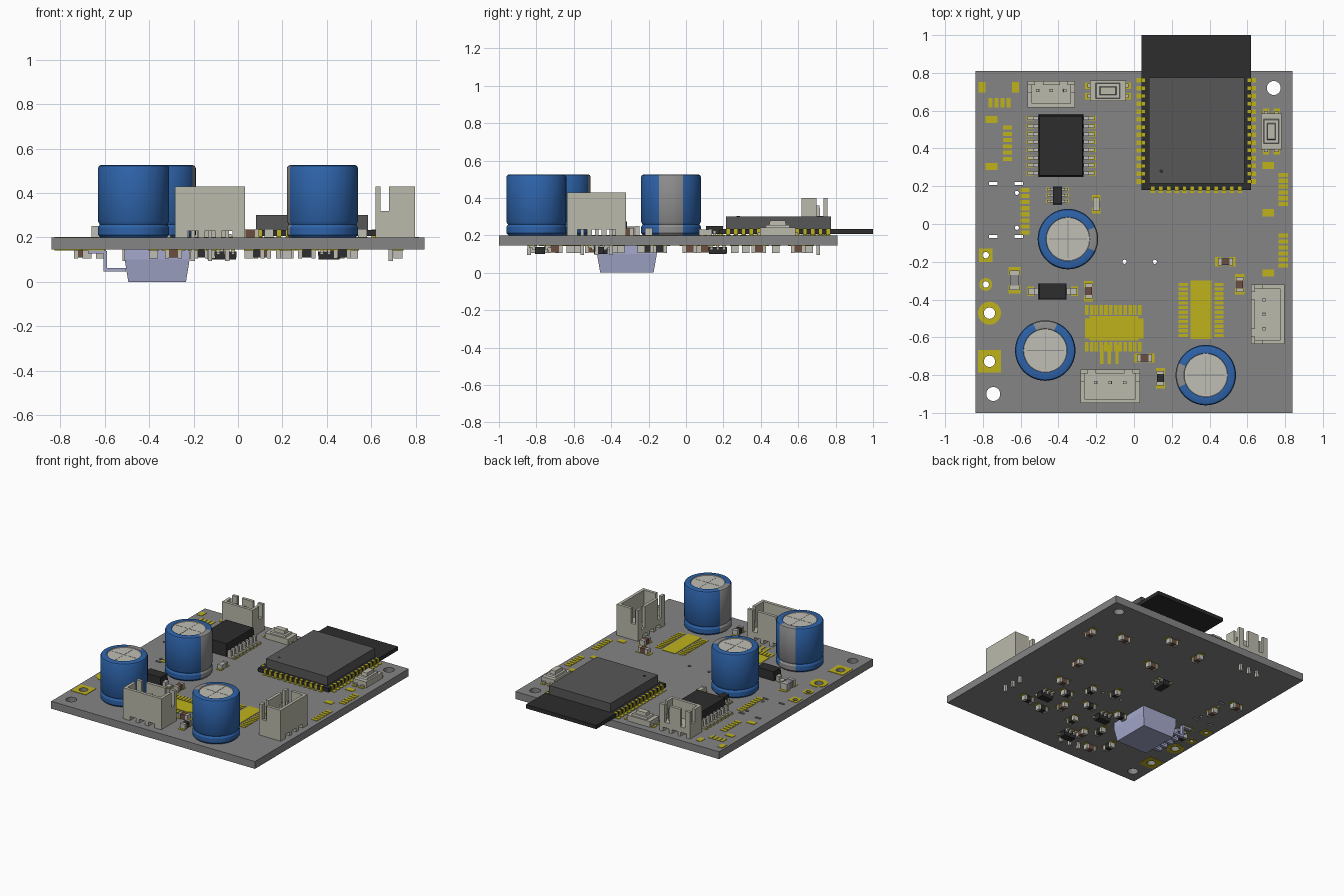
import bpy, bmesh, math
from mathutils import Matrix

if "Cube" in bpy.data.objects:
    bpy.data.objects.remove(bpy.data.objects["Cube"], do_unlink=True)

PALETTE = {
    "board_grey": (0.235, 0.235, 0.235),
    "pad_gold": (0.52, 0.45, 0.012),
    "sleeve_blue": (0.027, 0.125, 0.40),
    "ivory_plastic": (0.50, 0.49, 0.41),
    "black_plastic": (0.026, 0.026, 0.026),
    "shield_grey": (0.095, 0.095, 0.095),
    "lavender": (0.38, 0.40, 0.61),
    "ceramic_brown": (0.15, 0.075, 0.05),
    "stripe_grey": (0.27, 0.27, 0.27),
    "lead_silver": (0.52, 0.51, 0.46),
}
NAMES = list(PALETTE)
GREY, GOLD, BLUE, IVORY, BLACK, SHIELD, LAV, BROWN, STRIPE, SILVER = range(10)
MATS = []
for key, rgb in PALETTE.items():
    mat = bpy.data.materials.new(key)
    mat.use_nodes = True
    mat.diffuse_color = (*rgb, 1)
    node = next(n for n in mat.node_tree.nodes if n.type == "BSDF_PRINCIPLED")
    node.inputs["Base Color"].default_value = (*rgb, 1)
    MATS.append(mat)

TOP, BOTTOM = 0.2, 0.145


def paint(verts, colour):
    for f in {f for v in verts for f in v.link_faces}:
        f.material_index = colour


def box(bm, x, y, z0, z1, sx, sy, colour, taper=1.0):
    """Box centred on x, y; the z1 end is scaled by taper."""
    verts = bmesh.ops.create_cube(bm, size=1)["verts"]
    for v in verts:
        k = taper if v.co.z > 0 else 1
        v.co = (x + v.co.x * sx * k, y + v.co.y * sy * k, z1 if v.co.z > 0 else z0)
    if z1 < z0:
        bmesh.ops.reverse_faces(bm, faces=list({f for v in verts for f in v.link_faces}))
    paint(verts, colour)


def rod(bm, x, y, z0, z1, r, colour, sides=24):
    m = Matrix.Translation((x, y, (z0 + z1) / 2))
    paint(bmesh.ops.create_cone(bm, cap_ends=True, segments=sides, radius1=r, radius2=r,
                                depth=z1 - z0, matrix=m)["verts"], colour)


def finish(bm, name, place=None, smooth=False):
    """Turn the bmesh into an object that holds only the colours it uses."""
    if place:
        bm.transform(place)
    used = sorted({f.material_index for f in bm.faces})
    for f in bm.faces:
        f.material_index = used.index(f.material_index)
    mesh = bpy.data.meshes.new(name)
    bm.to_mesh(mesh)
    bm.free()
    for i in used:
        mesh.materials.append(MATS[i])
    ob = bpy.data.objects.new(name, mesh)
    bpy.context.collection.objects.link(ob)
    if smooth:
        bpy.ops.object.select_all(action="DESELECT")
        ob.select_set(True)
        bpy.context.view_layer.objects.active = ob
        bpy.ops.object.shade_smooth_by_angle(angle=math.radians(30))
    return ob


def at(x, y, z=0.0, angle=0):
    return Matrix.Translation((x, y, z)) @ Matrix.Rotation(math.radians(angle), 4, "Z")


def spread(a, b, n):
    return [a + (b - a) * i / (n - 1) for i in range(n)]


# Board and plated hole pads, drilled with one cutter
bm = bmesh.new()
for x, y, r in [(0.74, 0.72, 0.037), (-0.745, -0.9, 0.037), (-0.765, -0.472, 0.03), (-0.765, -0.727, 0.03),
                (-0.785, -0.165, 0.017), (-0.785, -0.32, 0.017), (-0.05, -0.2, 0.011), (0.11, -0.2, 0.011),
                (-0.62, 0.165, 0.011), (-0.62, -0.02, 0.011)]:
    rod(bm, x, y, 0, 0.4, r, GREY)
for x in (-0.745, -0.61):
    for y in (0.215, -0.065):
        box(bm, x, y, 0, 0.4, 0.045, 0.016, GREY)
cutter = finish(bm, "hole_cutter")
cutter.hide_render = True

bm = bmesh.new()
box(bm, 0, -0.095, BOTTOM, TOP, 1.68, 1.81, GREY)
board = finish(bm, "circuit_board")
bm = bmesh.new()
for z0, z1 in ((TOP, TOP + 0.003), (BOTTOM - 0.003, BOTTOM)):
    box(bm, -0.765, -0.727, z0, z1, 0.12, 0.12, GOLD)
    rod(bm, -0.765, -0.472, z0, z1, 0.061, GOLD)
    box(bm, -0.785, -0.165, z0, z1, 0.07, 0.07, GOLD)
    rod(bm, -0.785, -0.32, z0, z1, 0.034, GOLD)
ring_pads = finish(bm, "wire_pads")
for ob in (board, ring_pads):
    mod = ob.modifiers.new("holes", "BOOLEAN")
    mod.operation, mod.object, mod.solver = "DIFFERENCE", cutter, "EXACT"
    graph = bpy.context.evaluated_depsgraph_get()
    mesh = bpy.data.meshes.new_from_object(ob.evaluated_get(graph))
    ob.modifiers.clear()
    ob.data = mesh
bpy.data.objects.remove(cutter, do_unlink=True)

# Bare solder pads
bm = bmesh.new()
def pad(x, y, sx, sy):
    box(bm, x, y, TOP, TOP + 0.003, sx, sy, GOLD)
for x in (-0.805, -0.627):
    pad(x, 0.724, 0.038, 0.055)
for x in spread(-0.76, -0.665, 4):
    pad(x, 0.643, 0.02, 0.05)
for y in (0.554, 0.305):
    pad(-0.754, y, 0.062, 0.037)
for y in (0.31, 0.06, -0.26):
    pad(0.71, y, 0.06, 0.038)
for x, a, b, n in [(-0.67, 0.51, 0.345, 6), (-0.578, 0.18, -0.045, 8), (0.79, 0.26, 0.105, 6), (0.79, -0.06, -0.22, 6)]:
    for y in spread(a, b, n):
        pad(x, y, 0.048, 0.022)
pad(-0.105, -0.553, 0.31, 0.105)
pad(-0.105, -0.553, 0.26, 0.13)
pad(0.355, -0.455, 0.11, 0.31)
for x in spread(-0.25, 0.03, 12):
    pad(x, -0.455, 0.019, 0.052)
    pad(x, -0.65, 0.019, 0.05)
for x in (-0.17, -0.13, -0.09):
    pad(x, -0.69, 0.018, 0.1)
for y in spread(-0.32, -0.59, 12):
    for x in (0.26, 0.45):
        pad(x, y, 0.05, 0.017)
finish(bm, "solder_pads")

# Electrolytic capacitors: lathed can, striped sleeve on the marked side
PROFILE = [(0, 0.2), (0.15, 0.2), (0.16, 0.212), (0.16, 0.245), (0.152, 0.258), (0.16, 0.272), (0.16, 0.513),
           (0.155, 0.522), (0.148, 0.525), (0.116, 0.525), (0.114, 0.52), (0, 0.52)]
for n, (x, y, mark) in enumerate([(-0.35, -0.08, 0), (-0.47, -0.67, 90), (0.38, -0.8, 180)], 1):
    bm = bmesh.new()
    verts = [bm.verts.new((r, 0, z)) for r, z in PROFILE]
    edges = [bm.edges.new(p) for p in zip(verts, verts[1:])]
    bmesh.ops.spin(bm, geom=verts + edges, cent=(0, 0, 0), axis=(0, 0, 1), angle=math.tau, steps=60)
    bmesh.ops.remove_doubles(bm, verts=bm.verts, dist=0.0005)
    bmesh.ops.recalc_face_normals(bm, faces=bm.faces)
    for f in bm.faces:
        c = f.calc_center_median()
        striped = abs(math.atan2(c.y, c.x)) < math.radians(24)
        lid = c.z > 0.5 and c.xy.length < 0.1155
        f.material_index = SILVER if lid else STRIPE if striped else BLUE
    for sx, sy in ((0.2, 0.004), (0.004, 0.2)):
        box(bm, 0, 0, 0.52, 0.521, sx, sy, STRIPE)
    finish(bm, f"capacitor_{n}", at(x, y, 0, mark), smooth=True)


# Shrouded pin headers: solid wall at local -y, slotted wall at local +y
def header(name, x, y, angle, length, width, height, pitch):
    bm = bmesh.new()
    t, foot, low = 0.022, 0.03, height * 0.52
    edges = [-length / 2] + [p * pitch + s for p in (-1, 0, 1) for s in (-0.025, 0.025)] + [length / 2]
    for a, b in zip(edges[::2], edges[1::2]):
        box(bm, (a + b) / 2, 0, 0, foot, b - a, width, IVORY)
    box(bm, 0, 0, foot, 0.07, length, width, IVORY)
    box(bm, 0, -width / 2 + t / 2, 0.07, height, length, t, IVORY)
    for s in (-1, 1):
        ex = s * (length - t) / 2
        box(bm, ex, -0.03, 0.07, height, t, width - 0.06, IVORY)
        box(bm, ex, width / 2 - 0.04, 0.07, low, t, 0.04, IVORY)
        box(bm, s * (length / 2 - 0.02), (width - t) / 2, 0.07, height, 0.04, t, IVORY)
    box(bm, 0, (width - t) / 2, 0.07, height, length - 0.16, t, IVORY)
    for p in (-1, 0, 1):
        box(bm, p * pitch, 0.02, -0.105, height * 0.8, 0.02, 0.02, SILVER, 0.8)
    finish(bm, name, at(x, y, TOP, angle))


header("front_header", -0.126, -0.859, 0, 0.314, 0.178, 0.23, 0.077)
header("side_header", 0.708, -0.478, 90, 0.314, 0.178, 0.23, 0.077)
header("back_header", -0.438, 0.687, 0, 0.25, 0.14, 0.2, 0.072)

# Radio module with metal shield and edge contacts
bm = bmesh.new()
box(bm, 0.33, 0.59, 0.206, 0.234, 0.58, 0.82, BLACK)
box(bm, 0.333, 0.495, 0.234, 0.3, 0.505, 0.56, SHIELD)
rod(bm, 0.145, 0.28, 0.3, 0.302, 0.01, BLACK, 12)
for y in spread(0.76, 0.225, 14):
    for s in (-1, 1):
        box(bm, 0.33 + s * 0.297, y, TOP, 0.204, 0.04, 0.024, GOLD)
        box(bm, 0.33 + s * 0.283, y, TOP, 0.236, 0.022, 0.018, GOLD)
for x in spread(0.10, 0.56, 12):
    box(bm, x, 0.178, TOP, 0.204, 0.024, 0.03, GOLD)
    box(bm, x, 0.187, TOP, 0.236, 0.018, 0.022, GOLD)
finish(bm, "radio_module")


# Chips with evenly spaced leads along both local x ends
def chip(name, x, y, sx, sy, height, leads, reach, side=1, angle=0):
    bm = bmesh.new()
    base = TOP if side > 0 else BOTTOM
    h = side * height
    box(bm, 0, 0, base + side * 0.008, base + h, sx, sy, BLACK, 0.95)
    w = sy / leads * 0.45
    for i in range(leads):
        ly = sy * ((i + 0.5) / leads - 0.5)
        for s in (-1, 1):
            ex = s * sx / 2
            box(bm, ex + s * reach * 0.7, ly, base, base + side * 0.003, reach * 0.6, w * 1.3, GOLD)
            box(bm, ex + s * reach * 0.6, ly, base, base + side * 0.012, reach * 0.6, w, SILVER)
            box(bm, ex + s * reach * 0.2, ly, base, base + h * 0.5, reach * 0.4, w, SILVER)
    finish(bm, name, at(x, y, 0, angle))


chip("driver_chip", -0.386, 0.414, 0.238, 0.332, 0.1, 8, 0.065)
chip("small_regulator", -0.405, 0.152, 0.05, 0.095, 0.05, 3, 0.035)
chip("power_diode", -0.431, -0.357, 0.148, 0.086, 0.075, 1, 0.06)
for n, (x, y, a) in enumerate([(-0.11, 0.17, 0), (0.41, -0.465, 90), (-0.09, -0.446, 90), (-0.056, -0.78, 90)], 1):
    chip(f"underside_chip_{n}", x, y, 0.055, 0.1, 0.045, 3, 0.035, -1, a)


# Two-terminal parts: body, metal ends and pads
def passive(name, x, y, angle, colour, side=1, size=1.0):
    bm = bmesh.new()
    z = TOP if side > 0 else BOTTOM
    box(bm, 0, 0, z, z + side * 0.036 * size, 0.045 * size, 0.036 * size, colour)
    for s in (-1, 1):
        box(bm, s * 0.03 * size, 0, z, z + side * 0.039 * size, 0.018 * size, 0.04 * size, SILVER)
        box(bm, s * 0.037 * size, 0, z, z + side * 0.003, 0.034 * size, 0.048 * size, GOLD)
    finish(bm, name, at(x, y, 0, angle))


for n, (x, y, a, c, k) in enumerate([(-0.2, 0.105, 90, IVORY, 0.9), (-0.633, -0.298, 90, STRIPE, 1.3),
                                     (-0.24, -0.355, 90, BROWN, 1), (0.484, -0.2, 0, BROWN, 1),
                                     (0.56, -0.32, 90, BROWN, 1), (0.055, -0.71, 0, BROWN, 1),
                                     (0.14, -0.816, 90, BLACK, 1)], 1):
    passive(f"top_component_{n}", x, y, a, c, 1, k)
UNDER = {BROWN: [(0.72, 0.39), (0.21, 0.66), (-0.07, 0.6), (0.11, 0.32), (0.52, 0.02), (0.44, -0.24), (-0.62, 0.1),
                 (-0.7, 0.26), (0.22, -0.5), (-0.29, -0.82), (-0.12, -0.7), (0.49, 0.48)],
         BLACK: [(0.05, -0.14), (0.47, -0.58), (0.21, -0.21), (-0.17, -0.35), (-0.38, -0.72), (0.31, -0.35),
                 (0.05, -0.6), (0.31, -0.62), (-0.2, -0.6), (0.08, -0.38), (-0.68, -0.3)]}
for colour, spots in UNDER.items():
    for n, (x, y) in enumerate(spots, 1):
        passive(f"underside_{NAMES[colour]}_{n}", x, y, 90 * (n % 2), colour, -1)


# Push buttons
def button(name, x, y, angle):
    bm = bmesh.new()
    box(bm, 0, 0, TOP, 0.243, 0.19, 0.108, IVORY)
    box(bm, 0, 0, 0.243, 0.256, 0.13, 0.082, SILVER, 0.94)
    box(bm, 0, 0, 0.256, 0.28, 0.09, 0.046, IVORY, 0.9)
    for s in (-1, 1):
        for t in (-1, 1):
            box(bm, s * 0.1, t * 0.028, TOP, 0.204, 0.045, 0.034, GOLD)
            box(bm, s * 0.098, t * 0.028, TOP, 0.215, 0.02, 0.022, SILVER)
    finish(bm, name, at(x, y, 0, angle))


button("back_button", -0.138, 0.705, 0)
button("side_button", 0.727, 0.49, 90)

# Power package under the board, with cranked leads
bm = bmesh.new()
x, y = -0.364, -0.316
box(bm, x, y, BOTTOM, 0.1, 0.292, 0.32, LAV)
box(bm, x, y, 0.1, 0, 0.292, 0.32, LAV, 0.89)
for ly in spread(y - 0.12, y + 0.12, 5):
    box(bm, -0.555, ly, 0.062, 0.046, 0.1, 0.024, LAV)
    box(bm, -0.598, ly, 0.14, 0.046, 0.016, 0.024, LAV)
    box(bm, -0.635, ly, 0.142, 0.128, 0.08, 0.024, LAV)
    box(bm, -0.65, ly, BOTTOM, 0.142, 0.1, 0.034, GOLD)
finish(bm, "power_package")
